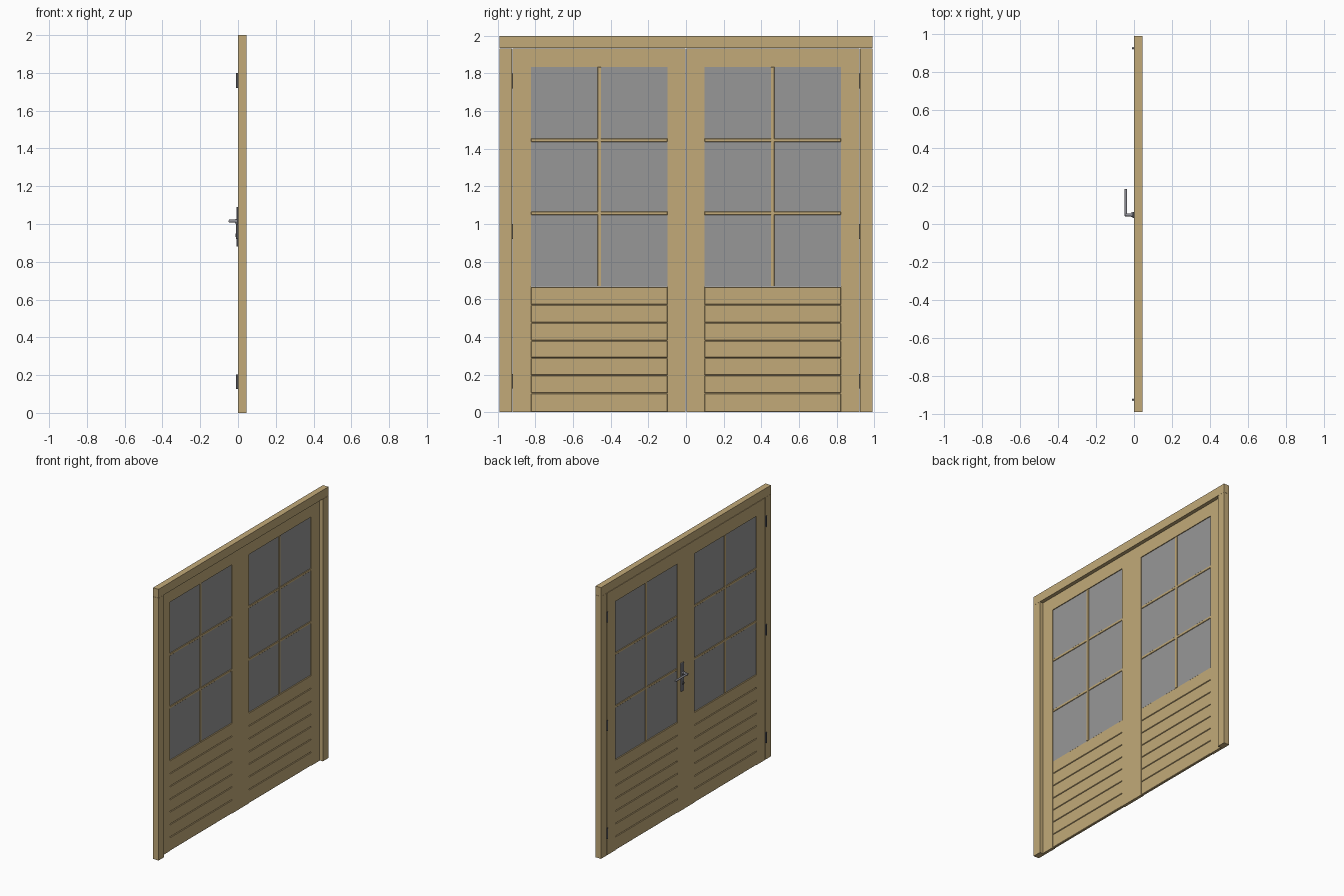
import bpy
import bmesh
import math
from mathutils import Matrix

if "Cube" in bpy.data.objects:
    bpy.data.objects.remove(bpy.data.objects["Cube"])


def material(name, rgb):
    mat = bpy.data.materials.new(name)
    mat.use_nodes = True
    mat.diffuse_color = (*rgb, 1)
    mat.node_tree.nodes["Principled BSDF"].inputs["Base Color"].default_value = (*rgb, 1)
    return mat


WOOD = material("pale wood", (0.54, 0.40, 0.19))
GLASS = material("grey glass", (0.31, 0.31, 0.31))
STEEL = material("steel", (0.27, 0.27, 0.30))
DARK = material("dark hinge metal", (0.10, 0.10, 0.11))


def finish(name, bm, mat):
    mesh = bpy.data.meshes.new(name)
    bm.to_mesh(mesh)
    bm.free()
    mesh.materials.append(mat)
    obj = bpy.data.objects.new(name, mesh)
    bpy.context.collection.objects.link(obj)
    return obj


def box(name, xs, ys, zs, mat=WOOD, bevel=0):
    """Box from its extents on each axis, with optional chamfered edges."""
    bm = bmesh.new()
    bmesh.ops.create_cube(bm, size=1)
    for v in bm.verts:
        for i, (a, b) in enumerate((xs, sorted(ys), zs)):
            v.co[i] = (a + b) / 2 + v.co[i] * (b - a)
    obj = finish(name, bm, mat)
    if bevel:
        mod = obj.modifiers.new("chamfer", "BEVEL")
        mod.width = bevel
        mod.segments = 1
    return obj


def rod(name, centre, radius, length, axis, mat):
    """Smooth cylinder along one axis."""
    bm = bmesh.new()
    turn = {"X": Matrix.Rotation(math.pi / 2, 4, "Y"),
            "Y": Matrix.Rotation(math.pi / 2, 4, "X"),
            "Z": Matrix.Identity(4)}[axis]
    bmesh.ops.create_cone(bm, cap_ends=True, segments=20, radius1=radius,
                          radius2=radius, depth=length,
                          matrix=Matrix.Translation(centre) @ turn)
    for f in bm.faces:
        f.smooth = len(f.verts) == 4
    for e in bm.edges:
        e.smooth = all(f.smooth for f in e.link_faces)
    return finish(name, bm, mat)


FRAME = (0, 0.045)      # frame depth
LEAF = (0, 0.021)       # door leaf depth
INNER, OUTER = 0.098, 0.823
SILL, HEAD = 0.667, 1.835

# Outer frame
box("frame_head", FRAME, (-0.99, 0.99), (1.935, 2.0))

for side, s in (("left", 1), ("right", -1)):
    box(f"frame_post_{side}", FRAME, (s * 0.925, s * 0.99), (0, 1.934))

    # Leaf stiles and top rail
    box(f"outer_stile_{side}", LEAF, (s * OUTER, s * 0.922), (0, 1.932))
    box(f"inner_stile_{side}", LEAF, (s * 0.0015, s * INNER), (0, 1.932))
    box(f"top_rail_{side}", LEAF, (s * INNER, s * OUTER), (HEAD, 1.932))

    # Lower panel of chamfered boards on a thin core
    box(f"panel_core_{side}", (0.006, 0.015), (s * INNER, s * OUTER), (0.002, SILL - 0.002))
    edges = [0, 0.10, 0.195, 0.288, 0.38, 0.475, 0.57, SILL]
    for i, (low, high) in enumerate(zip(edges, edges[1:])):
        box(f"panel_board_{side}_{i + 1}", (0.0005, 0.0205),
            (s * INNER, s * OUTER), (low + 0.001 * (i > 0), high - 0.001), bevel=0.003)

    # Glazing and its bars
    box(f"glass_{side}", (0.006, 0.015), (s * INNER, s * OUTER), (SILL, HEAD), GLASS)
    middle = s * (INNER + OUTER) / 2
    box(f"upright_bar_{side}", (0.001, 0.02), (middle - 0.01, middle + 0.01),
        (SILL, HEAD), bevel=0.002)
    for i, z in enumerate((1.057, 1.446)):
        box(f"cross_bar_{side}_{i + 1}", (0.0015, 0.0195), (s * INNER, s * OUTER),
            (z - 0.009, z + 0.009), bevel=0.002)

    # Hinges
    for i, z in enumerate((0.165, 0.96, 1.76)):
        rod(f"hinge_{side}_{i + 1}", (-0.005, s * 0.925, z), 0.006, 0.078, "Z", DARK)

# Lever handle on one leaf
box("handle_plate", (-0.009, 0), (0.032, 0.064), (0.88, 1.09), STEEL, bevel=0.002)
rod("handle_collar", (-0.012, 0.048, 1.015), 0.012, 0.01, "X", STEEL)
rod("handle_neck", (-0.024, 0.048, 1.015), 0.008, 0.048, "X", STEEL)
rod("handle_lever", (-0.043, 0.114, 1.015), 0.007, 0.142, "Y", STEEL)
rod("key_cylinder", (-0.009, 0.048, 0.94), 0.009, 0.01, "X", DARK)
